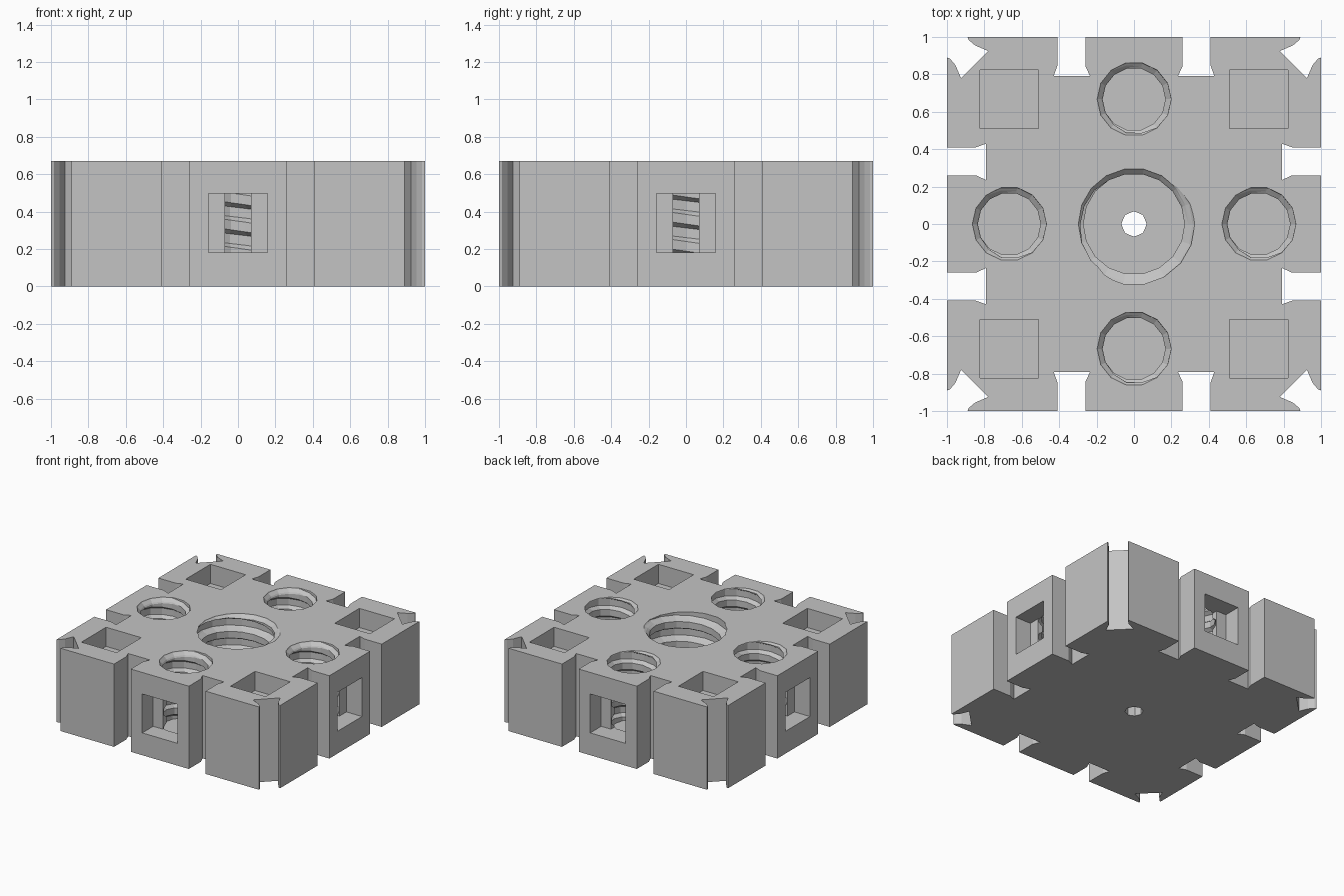
import bpy, bmesh, math
from mathutils import Matrix, Vector

if "Cube" in bpy.data.objects:
    bpy.data.objects.remove(bpy.data.objects["Cube"], do_unlink=True)

HEIGHT = 0.67
HOLE_OFFSET = 0.667

grey = bpy.data.materials.new("light_grey")
grey.use_nodes = True
colour = (0.55, 0.55, 0.55, 1)
grey.diffuse_color = colour
grey.node_tree.nodes["Principled BSDF"].inputs["Base Color"].default_value = colour


def make_object(name, bm):
    bmesh.ops.recalc_face_normals(bm, faces=bm.faces[:])
    mesh = bpy.data.meshes.new(name)
    bm.to_mesh(mesh)
    bm.free()
    mesh.materials.append(grey)
    obj = bpy.data.objects.new(name, mesh)
    bpy.context.collection.objects.link(obj)
    return obj


def box_cutter(name, centre, size):
    bm = bmesh.new()
    bmesh.ops.create_cube(bm, size=1, matrix=Matrix.Translation(centre) @ Matrix.Diagonal((*size, 1)))
    return make_object(name, bm)


def threaded_cutter(name, centre, sides, pitch, z_ref, skip, minor, major, mouth):
    """Right-handed screw thread on a ring grid, with a lead-in cone at the top."""
    step = pitch / sides
    rings = []
    bm = bmesh.new()
    j = skip
    while True:
        z = z_ref + j * step
        ring = []
        for i in range(sides):
            t = ((j - i) % sides) / sides
            ridge = max(0, min(1, t * 7, (0.643 - t) * 7))
            radius = max(major + (minor - major) * ridge, mouth - max(0, HEIGHT - z))
            a = math.tau * i / sides
            ring.append(bm.verts.new((centre[0] + radius * math.cos(a),
                                      centre[1] + radius * math.sin(a), z)))
        rings.append(ring)
        if z > HEIGHT + step:
            break
        j += 1
    # Split along the helix so each flank stays clean
    for low, high in zip(rings, rings[1:]):
        for i in range(sides):
            n = (i + 1) % sides
            bm.faces.new((low[i], low[n], high[n]))
            bm.faces.new((low[i], high[n], high[i]))
    bm.faces.new(rings[0][::-1])
    bm.faces.new(rings[-1])
    return make_object(name, bm)


# Body: one quarter of the outline, turned four times
half_corner = [(0.78, -0.925), (0.85, -0.955), (0.885, -0.985), (0.89, -1)]
slot = [(0.41, -1), (0.41, -0.845), (0.43, -0.79), (0.235, -0.79), (0.26, -0.845), (0.26, -1)]
side = half_corner + slot
side += [(-x, y) for x, y in reversed(side)]
bm = bmesh.new()
outline = []
for turn in range(4):
    rot = Matrix.Rotation(-turn * math.pi / 2, 3, 'Z')
    outline += [bm.verts.new(rot @ Vector((x, y, 0))) for x, y in side]
base = bm.faces.new(outline)
top = bmesh.ops.extrude_face_region(bm, geom=[base])
bmesh.ops.translate(bm, vec=(0, 0, HEIGHT), verts=[g for g in top["geom"] if isinstance(g, bmesh.types.BMVert)])
body = make_object("connector_block", bm)

cutters = []

# Threaded holes with square windows and narrow slots on each side
for turn in range(4):
    dx, dy = [(0, -1), (1, 0), (0, 1), (-1, 0)][turn]
    along = lambda d: (dx * d, dy * d, 0.338)
    size = lambda depth, wide: (depth if dx else wide, depth if dy else wide, 0.315)
    cutters.append(threaded_cutter("side_hole_cutter", (dx * HOLE_OFFSET, dy * HOLE_OFFSET),
                                   14, 0.145, 0.24, -11, 0.168, 0.198, 0.2))
    cutters.append(box_cutter("window_cutter", along(0.96), size(0.2, 0.315)))
    cutters.append(box_cutter("slot_cutter", along(0.83), size(0.1, 0.14)))

# Square pockets in the top corners
for sx in (-1, 1):
    for sy in (-1, 1):
        cutters.append(box_cutter("pocket_cutter", (sx * HOLE_OFFSET, sy * HOLE_OFFSET, HEIGHT),
                                  (0.315, 0.315, 0.31)))

# Large central thread and the small bore beneath it
cutters.append(threaded_cutter("centre_hole_cutter", (0, 0), 18, 0.16, 0.079, 5, 0.27, 0.325, 0.3))
bm = bmesh.new()
bmesh.ops.create_cone(bm, cap_ends=True, segments=8, radius1=0.068, radius2=0.068, depth=0.5)
cutters.append(make_object("bore_cutter", bm))

# Cut everything out of the body
bpy.context.view_layer.objects.active = body
for cutter in cutters:
    cutter.hide_render = True
    mod = body.modifiers.new("cut", 'BOOLEAN')
    mod.operation = 'DIFFERENCE'
    mod.solver = 'EXACT'
    mod.object = cutter
    bpy.ops.object.modifier_apply(modifier=mod.name)
for cutter in cutters:
    bpy.data.objects.remove(cutter, do_unlink=True)
